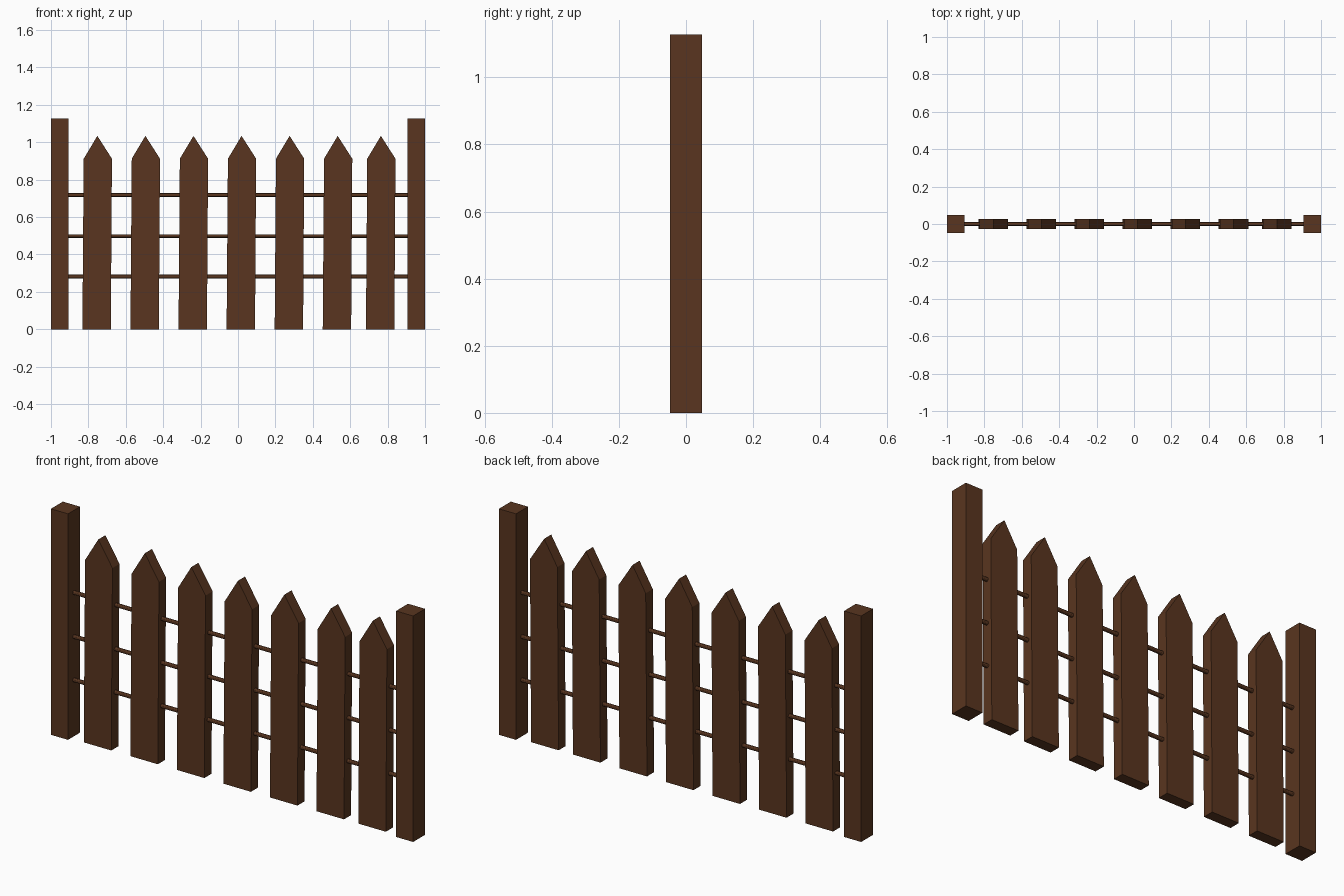
import bpy, bmesh, math

if "Cube" in bpy.data.objects:
    bpy.data.objects.remove(bpy.data.objects["Cube"])

wood = bpy.data.materials.new("brown_wood")
wood.diffuse_color = (0.1, 0.036, 0.014, 1)
wood.use_nodes = True
wood.node_tree.nodes["Principled BSDF"].inputs["Base Color"].default_value = wood.diffuse_color


def prism(name, profile, y_half):
    """Extrude an x-z outline through the fence thickness."""
    bm = bmesh.new()
    face = bm.faces.new([bm.verts.new((x, -y_half, z)) for x, z in profile])
    ext = bmesh.ops.extrude_face_region(bm, geom=[face])
    bmesh.ops.translate(bm, vec=(0, 2 * y_half, 0),
                        verts=[v for v in ext["geom"] if isinstance(v, bmesh.types.BMVert)])
    bmesh.ops.recalc_face_normals(bm, faces=bm.faces)
    mesh = bpy.data.meshes.new(name)
    bm.to_mesh(mesh)
    bm.free()
    mesh.materials.append(wood)
    obj = bpy.data.objects.new(name, mesh)
    bpy.context.collection.objects.link(obj)
    return obj


# End posts
for side, x in (("left", -0.953), ("right", 0.953)):
    w = 0.047
    prism(side + "_post", [(x - w, 0), (x + w, 0), (x + w, 1.128), (x - w, 1.128)], 0.047)

# Pointed pickets, leaning very slightly; the last one sits closer to its neighbour
outline = [(-0.080, 0), (0.072, 0), (0.078, 0.912), (0, 1.034), (-0.073, 0.912)]
for i, cx in enumerate([-0.752 + 0.257 * k for k in range(6)] + [0.764]):
    prism(f"picket_{i + 1}", [(cx + x, z) for x, z in outline], 0.028)

# Thin round rails running between the posts
for name, z in (("lower", 0.282), ("middle", 0.498), ("upper", 0.718)):
    bpy.ops.mesh.primitive_cylinder_add(vertices=12, radius=0.01, depth=1.83,
                                        location=(0, 0, z), rotation=(0, math.pi / 2, 0))
    rail = bpy.context.object
    rail.name = name + "_rail"
    rail.data.materials.append(wood)
    bpy.ops.object.shade_smooth_by_angle()
